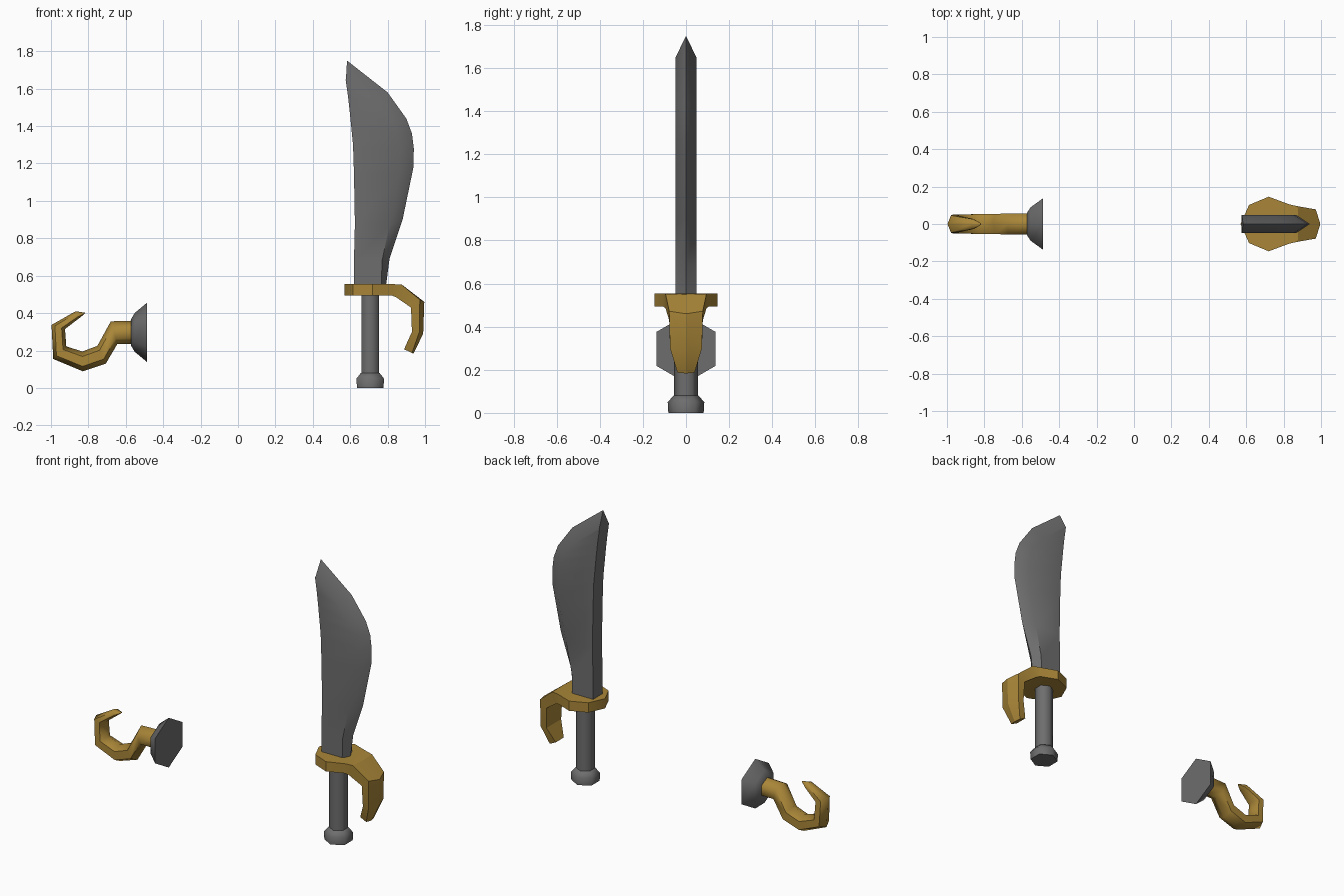
import bpy, bmesh, math
from mathutils import Vector

if "Cube" in bpy.data.objects:
    bpy.data.objects.remove(bpy.data.objects["Cube"])


def material(name, rgb):
    m = bpy.data.materials.new(name)
    m.diffuse_color = (*rgb, 1)
    m.use_nodes = True
    m.node_tree.nodes["Principled BSDF"].inputs["Base Color"].default_value = m.diffuse_color
    return m


STEEL = material("steel grey", (0.155, 0.155, 0.155))
BRASS = material("brass gold", (0.40, 0.24, 0.04))


def loft(name, rings, mat, angle):
    """Skin a list of closed rings with equal point counts and cap both ends."""
    bm = bmesh.new()
    loops = [[bm.verts.new(p) for p in ring] for ring in rings]
    n = len(loops[0])
    for a, b in zip(loops, loops[1:]):
        for i in range(n):
            j = (i + 1) % n
            bm.faces.new((a[i], a[j], b[j], b[i]))
    bm.faces.new(loops[0][::-1])
    bm.faces.new(loops[-1])
    bmesh.ops.remove_doubles(bm, verts=bm.verts[:], dist=0.0005)
    bmesh.ops.recalc_face_normals(bm, faces=bm.faces[:])
    mesh = bpy.data.meshes.new(name)
    bm.to_mesh(mesh)
    bm.free()
    mesh.materials.append(mat)
    ob = bpy.data.objects.new(name, mesh)
    bpy.context.collection.objects.link(ob)
    bpy.ops.object.select_all(action='DESELECT')
    ob.select_set(True)
    bpy.context.view_layer.objects.active = ob
    bpy.ops.object.shade_smooth_by_angle(angle=math.radians(angle))
    return ob


def hexagon(center, u, v, ru, rv):
    """Six points with corners on the u axis."""
    c, u, v = Vector(center), Vector(u), Vector(v)
    return [c + u * ru * math.cos(k * math.pi / 3) + v * rv * math.sin(k * math.pi / 3)
            for k in range(6)]


X, Y, Z = (1, 0, 0), (0, 1, 0), (0, 0, 1)

# Blade: each station gives (x, z) of the spine, bevel line and cutting edge
T = 0.048
stations = [
    ((0.62, 0.50), (0.765, 0.50), (0.785, 0.50)),
    ((0.62, 0.68), (0.77, 0.68), (0.81, 0.69)),
    ((0.625, 0.88), (0.81, 0.87), (0.88, 0.90)),
    ((0.62, 1.15), (0.865, 1.14), (0.938, 1.18)),
    ((0.615, 1.30), (0.868, 1.26), (0.94, 1.28)),
    ((0.605, 1.40), (0.855, 1.36), (0.93, 1.36)),
    ((0.597, 1.48), (0.83, 1.42), (0.90, 1.44)),
    ((0.588, 1.56), (0.75, 1.51), (0.80, 1.58)),
    ((0.575, 1.65), (0.577, 1.65), (0.583, 1.75)),
]
rings = []
for s, b, e in stations:
    rings.append([(s[0], -T, s[1]), (b[0], -T, b[1]), (e[0], 0, e[1]),
                  (b[0], T, b[1]), (s[0], T, s[1])])
loft("blade", rings, STEEL, 40)

# Grip and pommel
GX = 0.707
loft("grip", [hexagon((GX, 0, z), Y, X, 0.055, 0.055) for z in (0.05, 0.52)], STEEL, 65)
loft("pommel", [hexagon((GX, 0, z), Y, X, r, r)
                for z, r in ((0.0, 0.082), (0.05, 0.085), (0.08, 0.058))], STEEL, 65)

# Guard and knuckle bow: outer (x, z), inner (x, z), half width, outer ridge height
bow = [
    ((0.570, 0.555), (0.570, 0.493), 0.001, 0),
    ((0.615, 0.555), (0.615, 0.493), 0.102, 0),
    ((0.720, 0.555), (0.720, 0.493), 0.146, 0),
    ((0.830, 0.555), (0.825, 0.493), 0.105, 0),
    ((0.875, 0.552), (0.845, 0.485), 0.095, 0.005),
    ((0.972, 0.472), (0.925, 0.430), 0.078, 0.024),
    ((0.970, 0.300), (0.930, 0.300), 0.074, 0.020),
    ((0.930, 0.187), (0.888, 0.207), 0.040, 0.008),
]
rings = []
for (ox, oz), (ix, iz), w, ridge in bow:
    rings.append([(ox, -w, oz), (ox + ridge, 0, oz - ridge * 0.5), (ox, w, oz),
                  (ix, w, iz), (ix, 0, iz), (ix, -w, iz)])
loft("guard", rings, BRASS, 25)

# Hook: outer (x, z), inner (x, z), half width in y
hook = [
    ((-0.550, 0.235), (-0.550, 0.360), 0.056),
    ((-0.645, 0.235), (-0.680, 0.356), 0.056),
    ((-0.707, 0.130), (-0.752, 0.225), 0.054),
    ((-0.830, 0.089), (-0.832, 0.195), 0.053),
    ((-0.988, 0.155), (-0.918, 0.222), 0.050),
    ((-0.997, 0.337), (-0.925, 0.315), 0.046),
    ((-0.868, 0.410), (-0.850, 0.372), 0.026),
    ((-0.818, 0.402), (-0.820, 0.396), 0.004),
]
rings = []
for o, i, w in hook:
    a, b = Vector((o[0], 0, o[1])), Vector((i[0], 0, i[1]))
    rings.append(hexagon((a + b) / 2, (a - b).normalized(), Y,
                         (a - b).length / 2, w / math.sin(math.pi / 3)))
loft("hook", rings, BRASS, 62)

# Hook base: flared cup with a flat end
loft("hook_base", [hexagon((x, 0, 0.297), Z, Y, r, r)
                   for x, r in ((-0.571, 0.072), (-0.552, 0.104), (-0.487, 0.158))],
     STEEL, 65)
